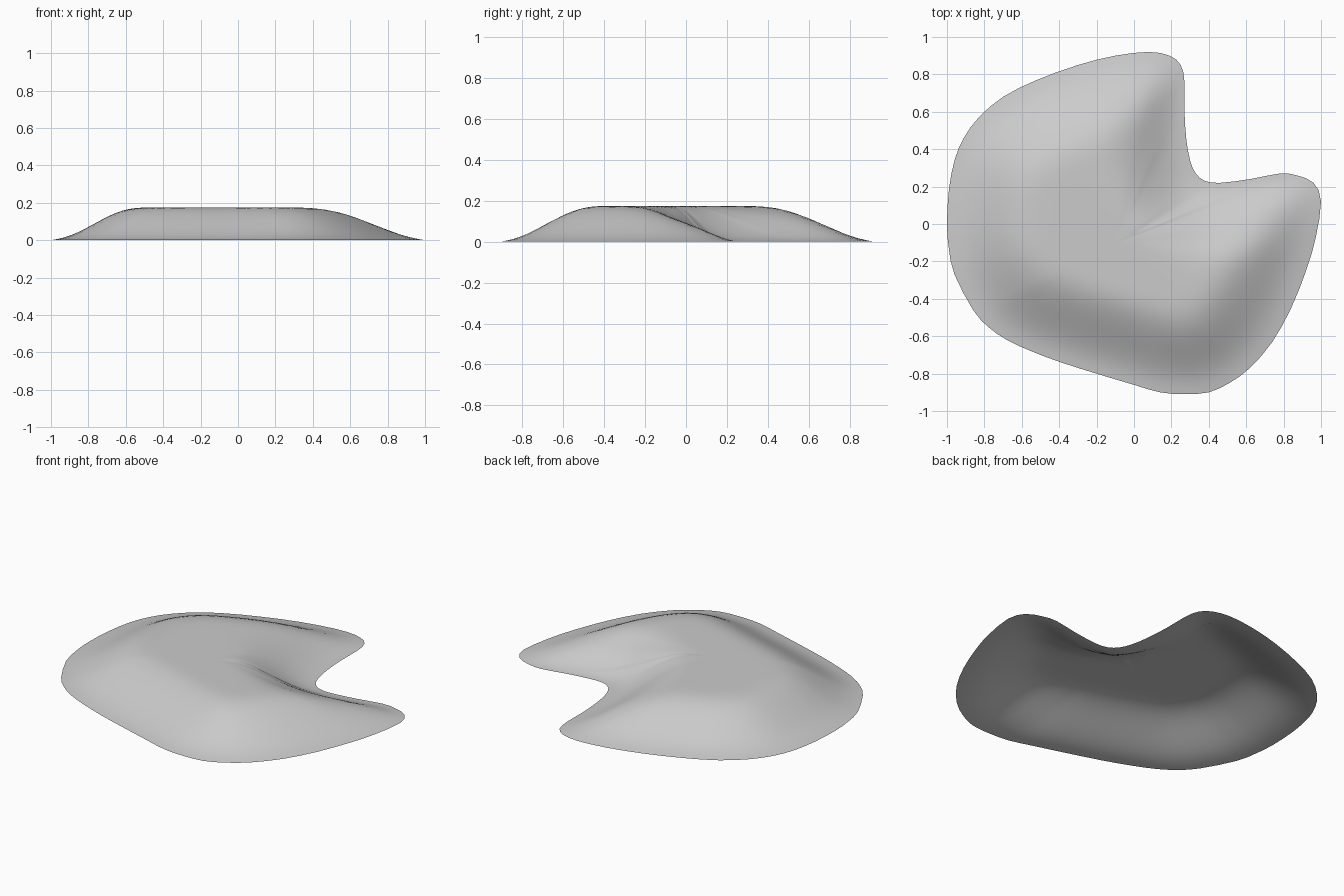
import bpy
import bmesh
from mathutils import Vector
from mathutils.geometry import intersect_point_line

cube = bpy.data.objects.get("Cube")
if cube:
    bpy.data.objects.remove(cube, do_unlink=True)

HEIGHT = 0.175     # plateau height
SLOPE = 0.46       # width of the sloping border
RINGS = 26
CENTRE = Vector((-0.1, -0.1, 0))

# Rim outline, counter-clockwise from the right lobe
RIM = [
    (1, .12), (.96, .22), (.87, .26), (.78, .27), (.62, .24), (.46, .22),
    (.38, .23), (.33, .27), (.3, .34), (.28, .45), (.27, .6), (.27, .76),
    (.25, .85), (.19, .9), (.08, .92), (-.1, .9), (-.3, .85), (-.52, .77),
    (-.7, .68), (-.83, .57), (-.91, .46), (-.96, .34), (-.99, .18), (-1, 0),
    (-.99, -.13), (-.96, -.27), (-.86, -.46), (-.78, -.55), (-.68, -.62),
    (-.55, -.68), (-.39, -.74), (-.2, -.8), (0, -.86), (.14, -.9),
    (.27, -.91), (.4, -.9), (.51, -.85), (.62, -.77), (.74, -.63),
    (.84, -.45), (.92, -.25), (.97, -.08),
]


def smooth_outline(points):
    """Add a curved midpoint between every pair of outline points."""
    pts = [Vector((x, y, 0)) for x, y in points]
    result = []
    for i, b in enumerate(pts):
        a, c, d = pts[i - 1], pts[(i + 1) % len(pts)], pts[(i + 2) % len(pts)]
        result += [b, (9 * (b + c) - a - d) / 16]
    return result


def rim_distance(p, outline):
    best = SLOPE
    for i, b in enumerate(outline):
        a = outline[i - 1]
        near, t = intersect_point_line(p, a, b)
        near = a if t < 0 else b if t > 1 else near
        best = min(best, (p - near).length)
    return best


def mound_height(p, outline):
    s = rim_distance(p, outline) / SLOPE
    return HEIGHT * s * s * (3 - 2 * s)


def build_mound(name, material):
    outline = smooth_outline(RIM)
    count = len(outline)
    bm = bmesh.new()

    # Concentric rings from the rim towards the centre
    rings = []
    for r in range(RINGS):
        ring = []
        for o in outline:
            p = o.lerp(CENTRE, r / RINGS)
            p.z = mound_height(p, outline) if r else 0
            ring.append(bm.verts.new(p))
        rings.append(ring)
    top = bm.verts.new(CENTRE + Vector((0, 0, HEIGHT)))

    for outer, inner in zip(rings, rings[1:]):
        for i in range(count):
            j = (i + 1) % count
            bm.faces.new((inner[i], outer[i], outer[j], inner[j]))
    for i in range(count):
        bm.faces.new((top, rings[-1][i], rings[-1][(i + 1) % count]))

    # Soften the ridges of the lobes, keeping the rim in place
    soft = [v for ring in rings[1:] for v in ring]
    for _ in range(8):
        bmesh.ops.smooth_vert(bm, verts=soft, factor=0.5, use_axis_z=True)

    mesh = bpy.data.meshes.new(name)
    bm.to_mesh(mesh)
    bm.free()
    mesh.materials.append(material)
    mesh.shade_smooth()
    obj = bpy.data.objects.new(name, mesh)
    bpy.context.collection.objects.link(obj)
    return obj


grey = bpy.data.materials.new("light_grey")
grey.use_nodes = True
grey.diffuse_color = (0.6, 0.6, 0.6, 1)
grey.node_tree.nodes["Principled BSDF"].inputs["Base Color"].default_value = (0.6, 0.6, 0.6, 1)

build_mound("mound_surface", grey)
